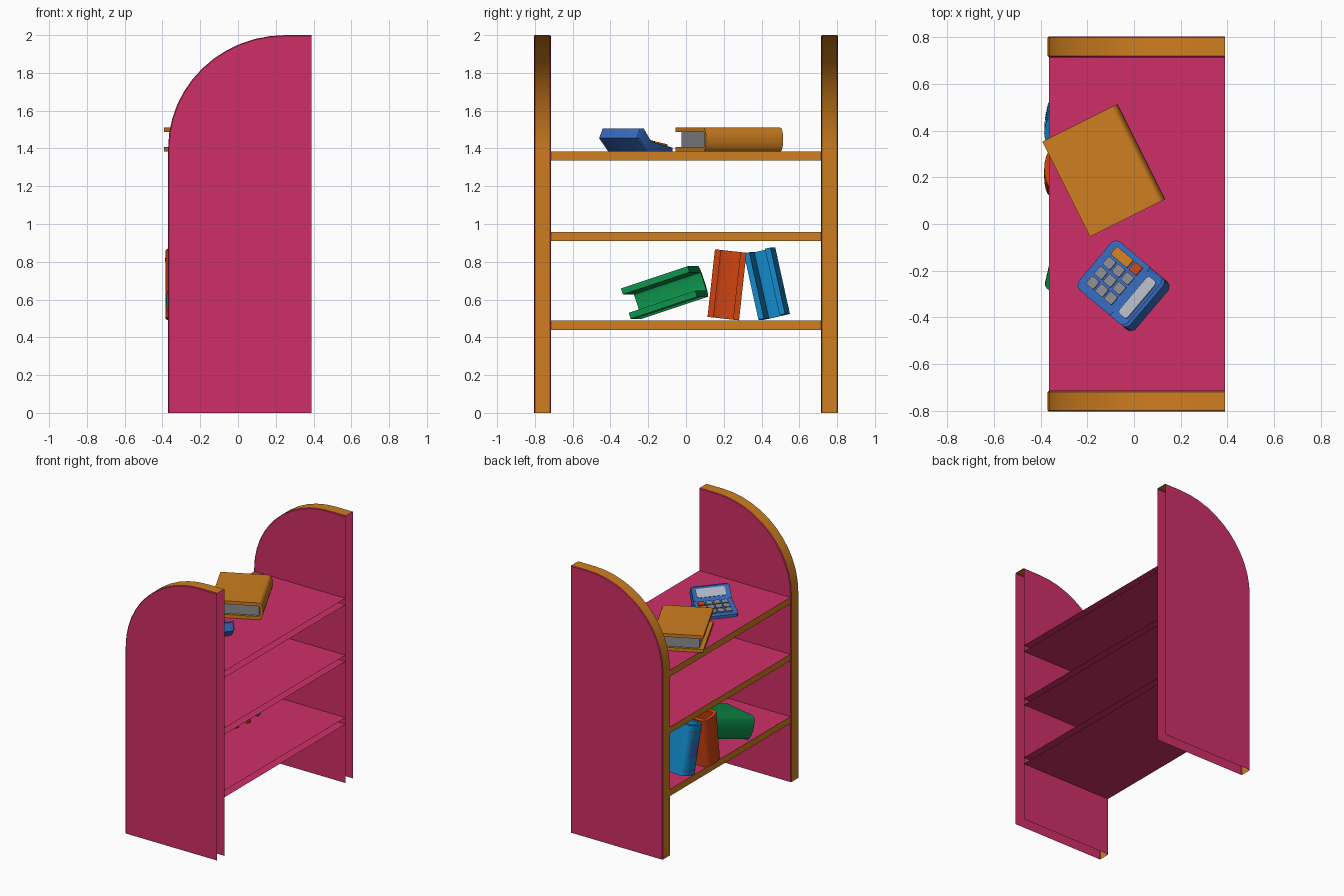
import bpy, bmesh, math
from mathutils import Matrix, Vector

if "Cube" in bpy.data.objects:
    bpy.data.objects.remove(bpy.data.objects["Cube"])


def material(name, r, g, b):
    m = bpy.data.materials.new(name)
    m.diffuse_color = (r, g, b, 1)
    m.use_nodes = True
    m.node_tree.nodes["Principled BSDF"].inputs["Base Color"].default_value = m.diffuse_color
    return m


PINK = material("pink_paint", 0.62, 0.028, 0.135)
ORANGE = material("orange_edging", 0.62, 0.21, 0.014)
GREEN = material("green_cover", 0.004, 0.29, 0.07)
RED = material("red_orange", 0.62, 0.055, 0.005)
BLUE = material("sky_blue_cover", 0.006, 0.25, 0.58)
NAVY = material("mid_blue", 0.036, 0.14, 0.5)
GREY = material("grey", 0.26, 0.26, 0.28)
SCREEN = material("pale_screen", 0.45, 0.49, 0.56)


def finish(name, bm, mats, matrix=None, normals=True):
    if normals:
        bmesh.ops.recalc_face_normals(bm, faces=bm.faces)
    me = bpy.data.meshes.new(name)
    bm.to_mesh(me)
    bm.free()
    for m in mats:
        me.materials.append(m)
    for p in me.polygons:
        p.use_smooth = True
    me.set_sharp_from_angle(angle=math.radians(32))
    ob = bpy.data.objects.new(name, me)
    bpy.context.scene.collection.objects.link(ob)
    if matrix:
        ob.matrix_world = matrix
    return ob


def loft(bm, rows, closed=False):
    """Quads between equal-length rows of points; returns vertex rows."""
    vs = [[bm.verts.new(p) for p in r] for r in rows]
    n = len(rows[0])
    for a, b in zip(vs, vs[1:]):
        for i in range(n if closed else n - 1):
            j = (i + 1) % n
            bm.faces.new((a[i], a[j], b[j], b[i]))
    return vs


def frame(x, z, centre):
    x, z = Vector(x).normalized(), Vector(z).normalized()
    y = z.cross(x)
    m = Matrix((x, y, z)).transposed().to_4x4()
    return Matrix.Translation(centre) @ m


def box(name, size, mat, matrix, round_r=0.0):
    bm = bmesh.new()
    bmesh.ops.create_cube(bm, size=1)
    bmesh.ops.scale(bm, vec=size, verts=bm.verts)
    if round_r:
        up = [e for e in bm.edges if abs(e.verts[0].co.z - e.verts[1].co.z) > 1e-5]
        bmesh.ops.bevel(bm, geom=up, offset=round_r, segments=3, profile=0.5, affect='EDGES')
    return finish(name, bm, [mat], matrix)


# Side panels: hollow shells, open at the back and the bottom
def panel_outline(d):
    pts = [(-0.37 + d, 0)]
    for i in range(13):
        a = math.radians(90 * i / 12)
        pts.append((0.25 - (0.62 - d) * math.cos(a), 1.4 + (0.6 - d) * math.sin(a)))
    return pts + [(0.39, 2 - d)]


for name, s in (("left_side_panel", -1), ("right_side_panel", 1)):
    bm = bmesh.new()
    rows = [[(x, s * y, z) for x, z in panel_outline(d)]
            for y, d in ((0.715, 0.005), (0.72, 0), (0.80, 0), (0.805, 0.005))]
    vs = loft(bm, rows)
    for r in (vs[0], vs[-1]):
        bm.faces.new(r + [bm.verts.new((0.39, r[0].co.y, 0))])
    bmesh.ops.recalc_face_normals(bm, faces=bm.faces)
    for f in bm.faces:   # edging is the strip facing neither inward nor outward
        f.material_index = 1 if abs(f.normal.y) < 0.3 else 0
    finish(name, bm, [PINK, ORANGE])

# Shelves: top and bottom sheet with a front edging, open at the back
for name, z0, z1 in (("lower_shelf", 0.44, 0.49), ("middle_shelf", 0.91, 0.957),
                     ("upper_shelf", 1.335, 1.383)):
    bm = bmesh.new()
    prof = ((0.39, z1), (-0.365, z1), (-0.365, z0), (0.39, z0))
    loft(bm, [[(x, y, z) for x, z in prof] for y in (-0.715, 0.715)])
    bmesh.ops.recalc_face_normals(bm, faces=bm.faces)
    for f in bm.faces:
        f.material_index = 1 if abs(f.normal.x) > 0.5 else 0
    finish(name, bm, [PINK, ORANGE])


# Books: local x runs from spine to fore-edge, y is thickness, z is height
def spine_arc(w, t, bulge, off=0.0):
    x0 = -w / 2 + bulge
    return [(x0 - (bulge + off) * math.cos(a), (t / 2 + off) * math.sin(a))
            for a in (math.radians(-90 + 180 * i / 10) for i in range(11))]


def book(name, mat, w, h, t, c, bulge, matrix):
    outer = [(w / 2, -t / 2)] + spine_arc(w, t, bulge) + [(w / 2, t / 2)]
    inner = [(w / 2, -t / 2 + c)] + spine_arc(w, t, bulge, -c * 0.8) + [(w / 2, t / 2 - c)]
    inner = [(x, max(-t / 2 + c, min(t / 2 - c, y))) for x, y in inner]
    bm = bmesh.new()
    n = len(outer)
    ring = outer + inner[::-1]
    vs = loft(bm, [[(x, y, z) for x, y in ring] for z in (-h / 2, h / 2)], closed=True)
    for r in vs:
        for i in range(n - 1):
            bm.faces.new((r[i], r[i + 1], r[2 * n - 2 - i], r[2 * n - 1 - i]))
    finish(name, bm, [mat], matrix)


def spine_plate(name, mat, w, t, bulge, z0, z1, trim, matrix):
    arc = spine_arc(w, t, bulge, 0.003)[trim:11 - trim]
    bm = bmesh.new()
    loft(bm, [[(x, y, z) for x, y in arc] for z in (z1, z0)])
    finish(name, bm, [mat], matrix)


# Orange book lying on the upper shelf, with a page block
m = frame((-0.894, -0.447, 0), (0.447, -0.894, 0), (-0.13, 0.23, 1.447))
book("orange_book", ORANGE, 0.36, 0.456, 0.126, 0.024, 0.03, m)
box("orange_book_pages", (0.30, 0.08, 0.42), GREY, m @ Matrix.Translation((0.0, 0, 0)))

# Green book leaning almost flat
ya, ti = math.radians(13), math.radians(18)
m = frame((math.cos(ya), -math.sin(ya), 0),
          (math.sin(ya) * math.cos(ti), math.cos(ya) * math.cos(ti), math.sin(ti)),
          (-0.20, -0.11, 0.637))
book("green_book", GREEN, 0.29, 0.38, 0.17, 0.034, 0.035, m)

# Red book leaning right
ti = math.radians(6.3)
m = frame((1, 0, 0), (0, math.sin(ti), math.cos(ti)), (-0.24, 0.217, 0.678))
book("red_book", RED, 0.29, 0.36, 0.168, 0.032, 0.035, m)

# Blue book leaning left, with spine label and bands
ya, ti = math.radians(6), math.radians(-12.5)
m = frame((math.cos(ya), -math.sin(ya), 0),
          (math.sin(ya) * math.sin(ti), math.cos(ya) * math.sin(ti), math.cos(ti)),
          (-0.24, 0.43, 0.684))
book("blue_book", BLUE, 0.28, 0.36, 0.145, 0.03, 0.035, m)
for part, z0, z1, trim in (("label", -0.06, 0.08, 3), ("upper_band", 0.125, 0.14, 1),
                           ("lower_band", -0.15, -0.135, 1)):
    spine_plate("blue_book_" + part, NAVY, 0.28, 0.145, 0.035, z0, z1, trim, m)

# Calculator: wedge profile lofted across its width, with rounded corners
calc = frame((0.765, -0.644, 0), (0, 0, 1), (-0.045, -0.265, 1.384))
prof = ((-0.16, 0), (-0.16, 0.02), (0.04, 0.052), (0.115, 0.121), (0.13, 0.121),
        (0.16, 0.07), (0.08, 0))
half = ((0.135, 0.026), (0.129, 0.011), (0.112, 0.0))
layers = [(-w, d) for w, d in half] + [(w, d) for w, d in half[::-1]]
bm = bmesh.new()
vs = loft(bm, [[(u * (1 - d / 0.16), w, z) for u, z in prof] for w, d in layers], closed=True)
for r in (vs[0], vs[-1]):
    bm.faces.new(r)
finish("calculator_body", bm, [NAVY], calc)

# Keys sit on the gentle slope, the screen on the steep one
slope = math.atan2(0.032, 0.2)


def key(name, u, w, su, mat):
    z = 0.02 + (u + 0.16) * 0.16
    box(name, (su, 0.044, 0.024), mat,
        calc @ Matrix.Translation((u, w, z)) @ Matrix.Rotation(-slope, 4, 'Y'), 0.005)


ROWS = (-0.108, -0.057, -0.006)
for i, u in enumerate(ROWS):
    for j, w in enumerate((0.035, -0.02, -0.075)):
        key(f"number_key_{i}_{j}", u, w, 0.042, GREY)
key("wide_key", -0.083, 0.09, 0.093, ORANGE)
key("red_key", ROWS[2], 0.09, 0.042, RED)
box("calculator_screen", (0.066, 0.205, 0.008), SCREEN,
    calc @ Matrix.Translation((0.079, 0, 0.089)) @ Matrix.Rotation(-math.atan2(0.069, 0.075), 4, 'Y'),
    0.015)
